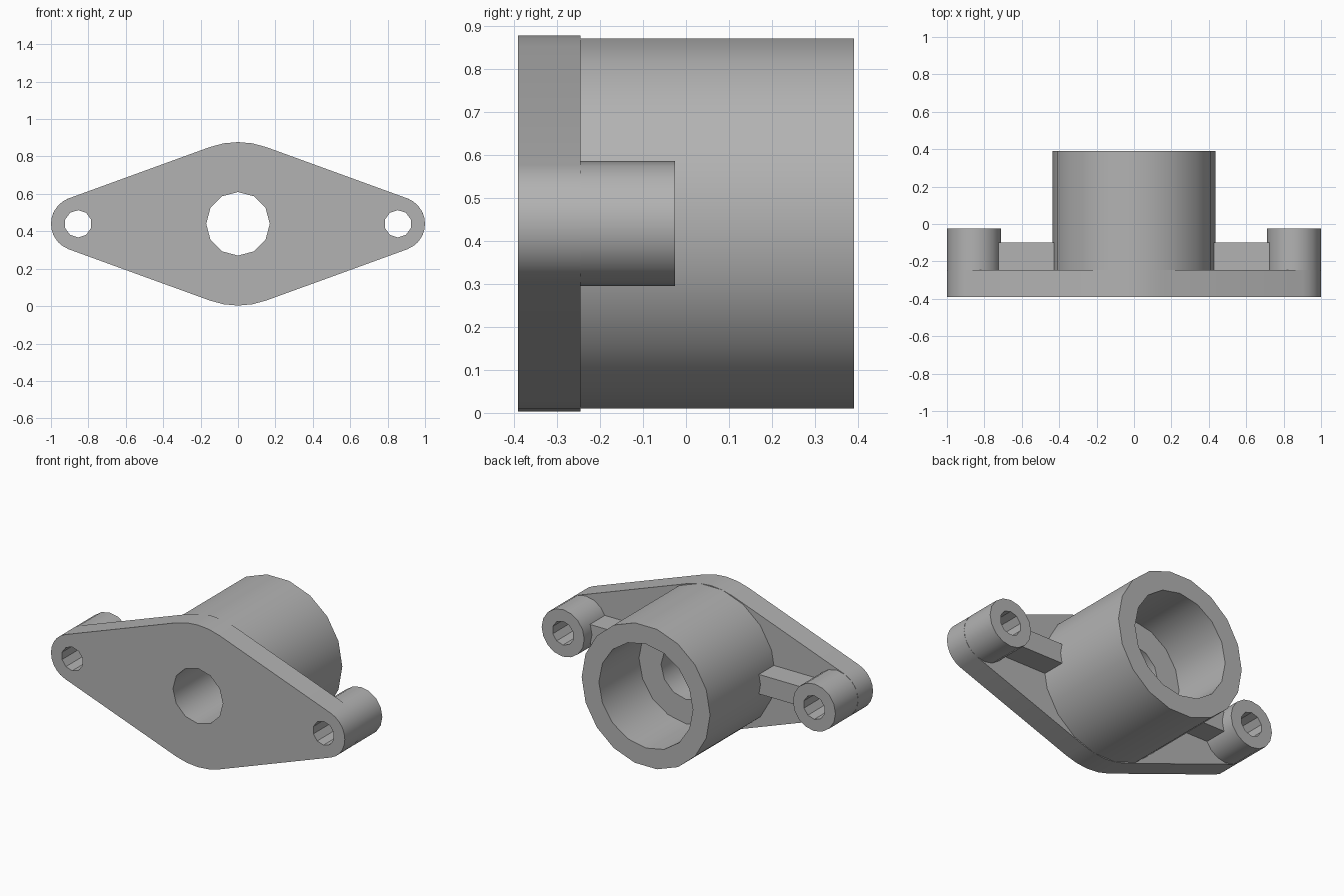
import bpy, bmesh
from math import cos, sin, pi, acos, radians
from mathutils import Vector

if "Cube" in bpy.data.objects:
    bpy.data.objects.remove(bpy.data.objects["Cube"])

MID_Z = 0.44
HUB_R, BOSS_R, BOSS_X = 0.437, 0.145, 0.855
FRONT, PLATE_BACK, BACK = -0.39, -0.245, 0.39
BOSS_BACK, RIB_BACK, BORE_FLOOR = -0.025, -0.1, 0.0

grey = bpy.data.materials.new("plain grey")
grey.use_nodes = True
grey.diffuse_color = (0.45, 0.45, 0.45, 1)
grey.node_tree.nodes["Principled BSDF"].inputs["Base Color"].default_value = (0.45, 0.45, 0.45, 1)


def arc(cx, r, start, end, steps):
    return [(cx + r * cos(start + (end - start) * i / steps),
             MID_Z + r * sin(start + (end - start) * i / steps)) for i in range(steps + 1)]


def circle(cx, r, sides, turn=0):
    return arc(cx, r, turn, turn + 2 * pi, sides)[:-1]


def prism(name, loops, y0, y1):
    """Extrude an outline with holes (x, z loops) from y0 to y1."""
    bm = bmesh.new()
    edges = []
    for loop in loops:
        vs = [bm.verts.new((x, y0, z)) for x, z in loop]
        edges += [bm.edges.new((vs[i - 1], vs[i])) for i in range(len(vs))]
    bmesh.ops.triangle_fill(bm, edges=edges, use_beauty=True, normal=Vector((0, -1, 0)))
    res = bmesh.ops.extrude_face_region(bm, geom=bm.faces[:], use_keep_orig=True)
    moved = [g for g in res["geom"] if isinstance(g, bmesh.types.BMVert)]
    bmesh.ops.translate(bm, verts=moved, vec=(0, y1 - y0, 0))
    bmesh.ops.recalc_face_normals(bm, faces=bm.faces[:])
    bmesh.ops.dissolve_limit(bm, angle_limit=0.01, verts=bm.verts[:], edges=bm.edges[:])
    mesh = bpy.data.meshes.new(name)
    bm.to_mesh(mesh)
    bm.free()
    mesh.materials.append(grey)
    ob = bpy.data.objects.new(name, mesh)
    bpy.context.collection.objects.link(ob)
    bpy.ops.object.select_all(action="DESELECT")
    ob.select_set(True)
    bpy.context.view_layer.objects.active = ob
    bpy.ops.object.shade_smooth_by_angle(angle=radians(32))
    return ob


# Flange plate: tangent outline around the hub and the two bosses
a = acos((HUB_R - BOSS_R) / BOSS_X)
outline = (arc(BOSS_X, BOSS_R, -a, a, 10) + arc(0, HUB_R, a, pi - a, 4)
           + arc(-BOSS_X, BOSS_R, pi - a, pi + a, 10) + arc(0, HUB_R, pi + a, 2 * pi - a, 4))
center_hole = circle(0, 0.17, 12)
bolt_holes = {s: circle(s * BOSS_X, 0.073, 10, pi / 10) for s in (-1, 1)}
prism("flange_plate", [outline, center_hole, *bolt_holes.values()], FRONT, PLATE_BACK)

# Hub: narrow hole at the base, wide bore behind it
hub = circle(0, HUB_R, 18)
prism("hub_base", [hub, center_hole], PLATE_BACK, BORE_FLOOR)
prism("hub_sleeve", [hub, circle(0, 0.32, 16)], BORE_FLOOR, BACK)

# Bolt bosses and the ribs that tie them to the hub
for side, s in (("left", 1), ("right", -1)):
    prism(side + "_boss", [circle(s * BOSS_X, BOSS_R, 16), bolt_holes[s]], PLATE_BACK, BOSS_BACK)
    x0, x1, h = s * 0.4, s * 0.74, 0.06
    rib = [(x0, MID_Z - h), (x1, MID_Z - h), (x1, MID_Z + h), (x0, MID_Z + h)]
    prism(side + "_rib", [rib], PLATE_BACK, RIB_BACK)
